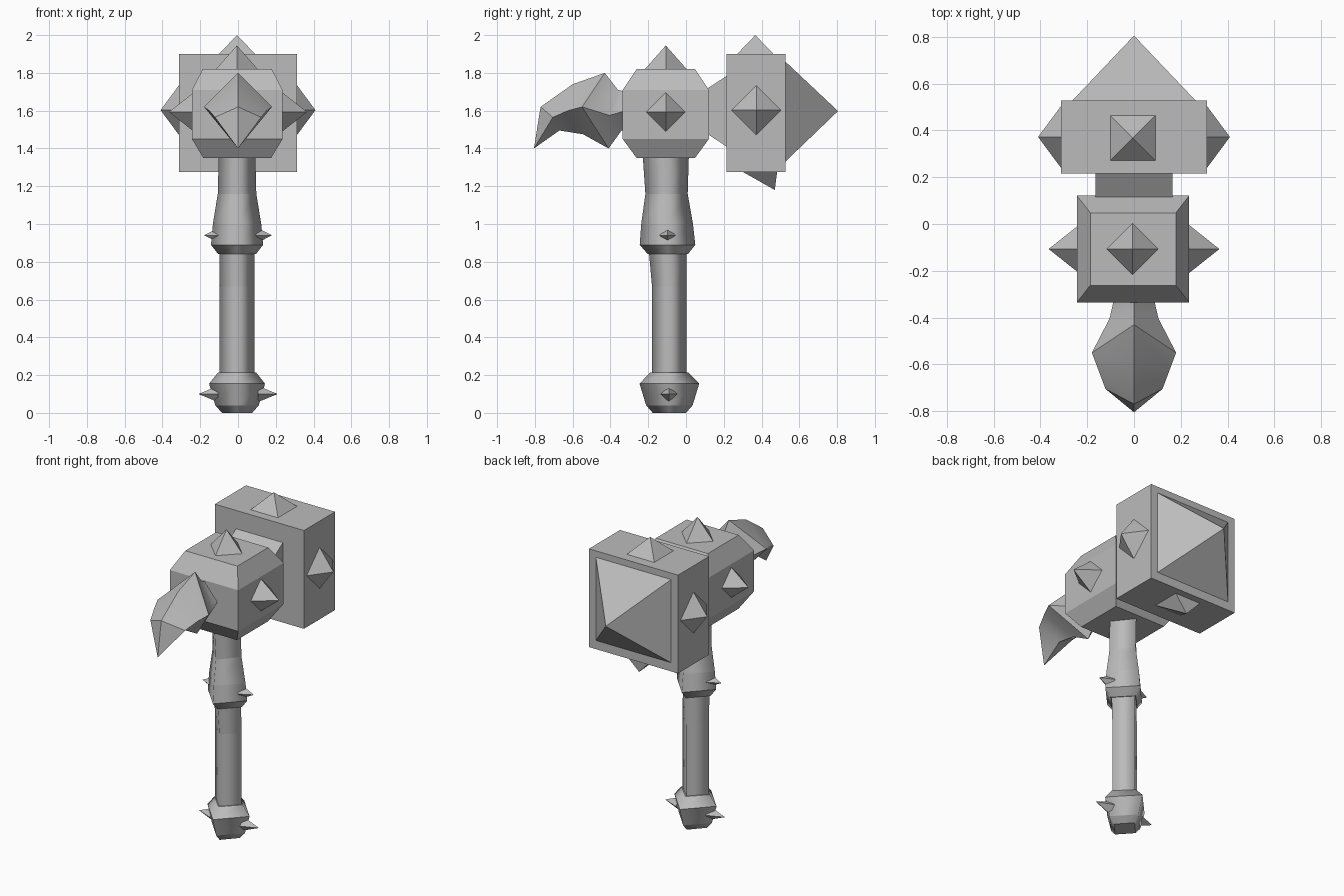
import bpy, bmesh, math
from mathutils import Vector

cube = bpy.data.objects.get("Cube")
if cube:
    bpy.data.objects.remove(cube, do_unlink=True)

STEEL = bpy.data.materials.new("grey_steel")
STEEL.use_nodes = True
STEEL.diffuse_color = (0.5, 0.5, 0.5, 1)
STEEL.node_tree.nodes["Principled BSDF"].inputs["Base Color"].default_value = (0.5, 0.5, 0.5, 1)

SQUARE = ((-1, -1), (1, -1), (1, 1), (-1, 1))
DIAMOND = ((-1, 0), (0, -1), (1, 0), (0, 1))


def loft(name, rings, tip=None, rounded=False):
    """Skin a stack of four-point rings; close with caps, or a tip at the end."""
    bm = bmesh.new()
    loops = [[bm.verts.new(p) for p in ring] for ring in rings]
    n = len(loops[0])
    for a, b in zip(loops, loops[1:]):
        for i in range(n):
            j = (i + 1) % n
            bm.faces.new((a[i], a[j], b[j], b[i])).smooth = rounded
    bm.faces.new(loops[0])
    if tip:
        t = bm.verts.new(tip)
        for i in range(n):
            bm.faces.new((loops[-1][i], loops[-1][(i + 1) % n], t))
    else:
        bm.faces.new(loops[-1])
    bmesh.ops.recalc_face_normals(bm, faces=bm.faces)
    # Rounded parts keep crisp rims and soft upright edges
    if rounded:
        for e in bm.edges:
            e.smooth = abs(e.verts[0].co.z - e.verts[1].co.z) > 0.01
    mesh = bpy.data.meshes.new(name)
    bm.to_mesh(mesh)
    bm.free()
    mesh.materials.append(STEEL)
    obj = bpy.data.objects.new(name, mesh)
    bpy.context.collection.objects.link(obj)
    return obj


def outline(shape, center, axis, half_u, half_v):
    """Square or diamond ring around center, perpendicular to the axis index."""
    u, v = [i for i in range(3) if i != axis]
    ring = []
    for su, sv in shape:
        p = Vector(center)
        p[u] += su * half_u
        p[v] += sv * half_v
        ring.append(p)
    return ring


def spike(name, shape, base, tip, axis, half):
    loft(name, [outline(shape, base, axis, half, half)], tip)


def side_spikes(name, y, z, base_x, tip_x, half):
    for side, s in (("left", 1), ("right", -1)):
        spike(f"{name}_{side}", DIAMOND, (s * base_x, y, z), (s * tip_x, y, z), 0, half)


# Handle, collar and pommel: height, half width, half depth, centre y
def shaft(name, profile):
    loft(name, [outline(DIAMOND, (-.005, y, z), 2, rx, ry) for z, rx, ry, y in profile],
         rounded=True)


shaft("pommel", [(0, .08, .088, -.088), (.04, .115, .123, -.088),
                 (.155, .148, .158, -.088), (.215, .1, .1, -.088)])
shaft("grip", [(.2, .093, .091, -.089), (.67, .093, .091, -.089),
               (.85, .093, .1, -.096)])
shaft("collar", [(.84, .1, .106, -.096), (.89, .138, .147, -.098),
                 (1.0, .128, .137, -.1), (1.16, .102, .112, -.103),
                 (1.36, .097, .122, -.107)])
side_spikes("pommel_spike", -.09, .1, .105, .21, .043)
side_spikes("collar_spike", -.098, .94, .095, .18, .043)

# Head core with bevelled top and bottom
HY = -.107
core = [(1.35, .18, .155), (1.45, .24, .228), (1.71, .24, .228), (1.82, .183, .155)]
loft("head_core", [outline(SQUARE, (-.004, HY, z), 2, hx, hy) for z, hx, hy in core])
side_spikes("head_spike", HY, 1.593, .23, .365, .107)
spike("head_top_spike", DIAMOND, (-.006, HY, 1.815), (-.006, HY, 1.945), 2, .115)

# Neck and striking block
loft("block_neck", [outline(SQUARE, (0, .1, 1.597), 1, .165, .112),
                    outline(SQUARE, (0, .22, 1.597), 1, .165, .19)])
loft("striking_block", [outline(SQUARE, (0, y, 1.588), 1, .313, .312) for y in (.215, .527)])
spike("striking_point", SQUARE, (0, .525, 1.595), (0, .805, 1.598), 1, .266)
side_spikes("block_spike", .372, 1.603, .31, .41, .135)
spike("block_top_spike", SQUARE, (-.005, .367, 1.898), (-.005, .367, 2.0), 2, .098)
spike("block_bottom_spike", SQUARE, (0, .388, 1.28), (0, .47, 1.18), 2, .095)

# Curved beak: (y, z) of top ridge, side edge and lower ridge, then half width
beak = [((-.32, 1.7), (-.32, 1.6), (-.32, 1.51), .085),
        ((-.36, 1.71), (-.405, 1.575), (-.345, 1.49), .105),
        ((-.43, 1.8), (-.55, 1.62), (-.41, 1.4), .18),
        ((-.6, 1.74), (-.625, 1.6), (-.545, 1.475), .152),
        ((-.77, 1.62), (-.705, 1.565), (-.67, 1.495), .122)]
rings = [[(0, *top), (w, *side), (0, *low), (-w, *side)] for top, side, low, w in beak]
beak_obj = loft("beak", rings, (0, -.805, 1.4))
bpy.ops.object.select_all(action='DESELECT')
beak_obj.select_set(True)
bpy.context.view_layer.objects.active = beak_obj
bpy.ops.object.shade_smooth_by_angle(angle=math.radians(35))
